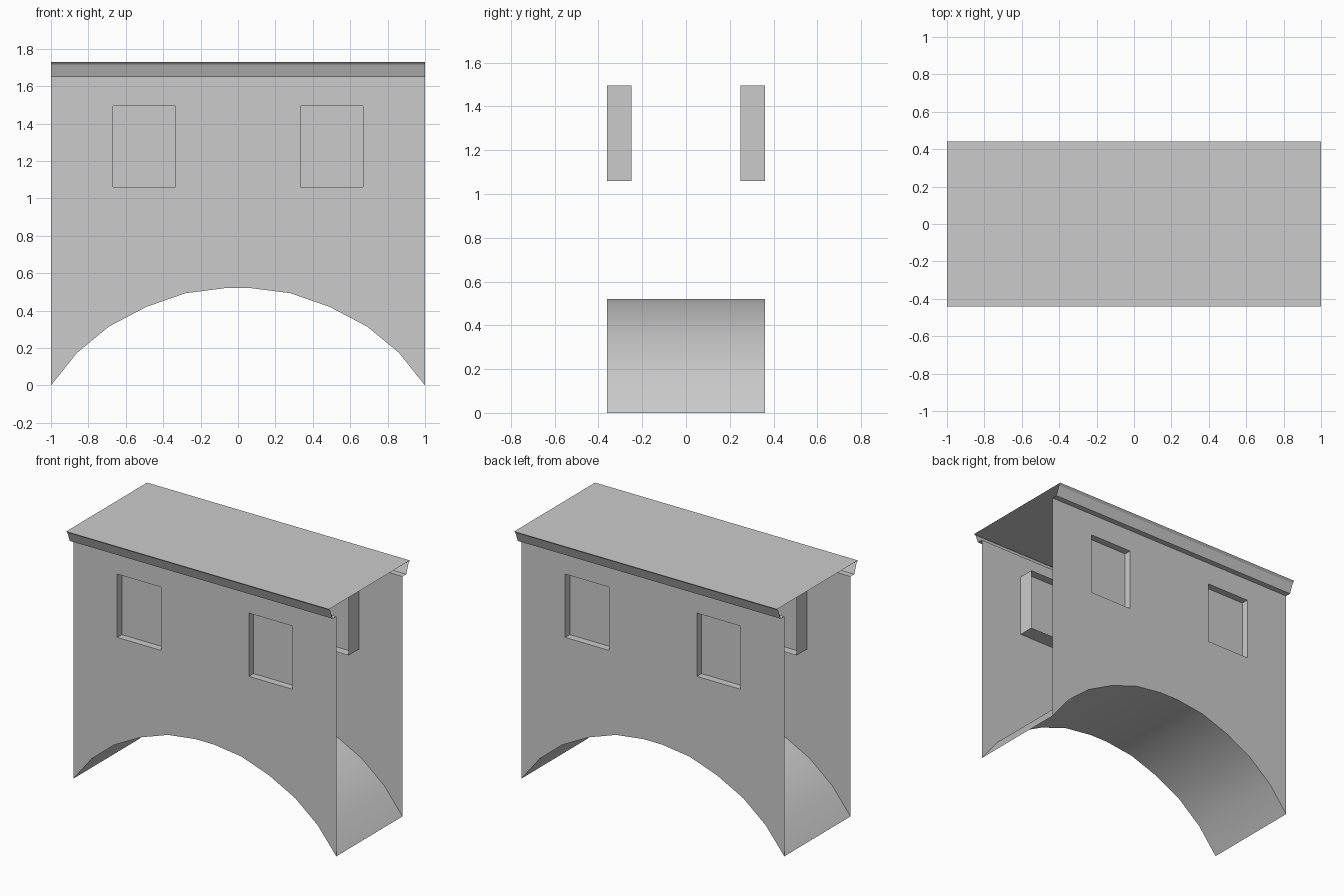
import bpy, bmesh
from mathutils import Vector

cube = bpy.data.objects.get("Cube")
if cube:
    bpy.data.objects.remove(cube, do_unlink=True)

stone = bpy.data.materials.new("grey_stone")
stone.use_nodes = True
GREY = (0.6, 0.6, 0.6, 1)
stone.diffuse_color = GREY
stone.node_tree.nodes["Principled BSDF"].inputs["Base Color"].default_value = GREY

WALL_Y, INNER_Y, PANE_Y = 0.36, 0.25, 0.31
EAVE_Z, ROOF_Z, ROOF_Y = 1.65, 1.73, 0.44
WIN_X, WIN_Z = (0.335, 0.667), (1.06, 1.495)

# Arch curve, mirrored from its left half
half = [(0.07, 0.52), (0.28, 0.493), (0.49, 0.42), (0.69, 0.315), (0.86, 0.175), (1, 0)]
arch = [(-x, z) for x, z in reversed(half)] + half


def finish(name, bm):
    mesh = bpy.data.meshes.new(name)
    bm.normal_update()
    bm.to_mesh(mesh)
    bm.free()
    mesh.materials.append(stone)
    obj = bpy.data.objects.new(name, mesh)
    bpy.context.collection.objects.link(obj)
    return obj


def sheet(name, start, end, closed=False, toward=None):
    """Strip of quads between two matching rows of points."""
    bm = bmesh.new()
    a = [bm.verts.new(p) for p in start]
    b = [bm.verts.new(p) for p in end]
    n = len(a)
    for i in range(n if closed else n - 1):
        j = (i + 1) % n
        face = bm.faces.new((a[i], a[j], b[j], b[i]))
        face.normal_update()
        if toward and face.normal.dot(Vector(toward) - face.calc_center_median()) < 0:
            face.normal_flip()
    return finish(name, bm)


def window_loop(side):
    x0, x1 = (side * x for x in WIN_X)
    z0, z1 = WIN_Z
    return [(x0, z0), (x1, z0), (x1, z1), (x0, z1)]


def at_y(points, y):
    return [(x, y, z) for x, z in points]


# Smooth vault running between the two walls
vault = sheet("arch_vault", at_y(arch, -WALL_Y), at_y(arch, WALL_Y), toward=(0, 0, -3))
for poly in vault.data.polygons:
    poly.use_smooth = True

# Roof sheet
sheet("roof", [(-1, -ROOF_Y, ROOF_Z), (1, -ROOF_Y, ROOF_Z)],
      [(-1, ROOF_Y, ROOF_Z), (1, ROOF_Y, ROOF_Z)], toward=(0, 0, 5))

for label, s in (("front", -1), ("back", 1)):
    # Wall sheet with arched foot and two window openings
    bm = bmesh.new()
    outline = arch + [(1, EAVE_Z), (-1, EAVE_Z)]
    for loop in (outline, window_loop(-1), window_loop(1)):
        verts = [bm.verts.new(p) for p in at_y(loop, s * WALL_Y)]
        for i, v in enumerate(verts):
            bm.edges.new((v, verts[(i + 1) % len(verts)]))
    bmesh.ops.triangle_fill(bm, edges=bm.edges[:], use_beauty=True, normal=(0, s, 0))
    bm.normal_update()
    for face in bm.faces:
        if face.normal.y * s < 0:
            face.normal_flip()
    finish(label + "_wall", bm)

    # Moulded cornice under the roof edge
    profile = [(WALL_Y, EAVE_Z), (0.4, EAVE_Z), (0.425, 1.715), (ROOF_Y, ROOF_Z)]
    sheet(label + "_cornice", [(-1, s * y, z) for y, z in profile],
          [(1, s * y, z) for y, z in profile], toward=(0, s * 5, -5))

    # Deep window reveals with a recessed pane
    for side_name, side in (("left", 1), ("right", -1)):
        loop = window_loop(side)
        middle = (side * sum(WIN_X) / 2, s * INNER_Y, sum(WIN_Z) / 2)
        name = label + "_" + side_name + "_window"
        sheet(name + "_reveal", at_y(loop, s * WALL_Y), at_y(loop, s * INNER_Y),
              closed=True, toward=middle)
        pane = at_y(loop, s * PANE_Y)
        sheet(name + "_pane", pane[:2], [pane[3], pane[2]], toward=(0, s * 5, 1))
